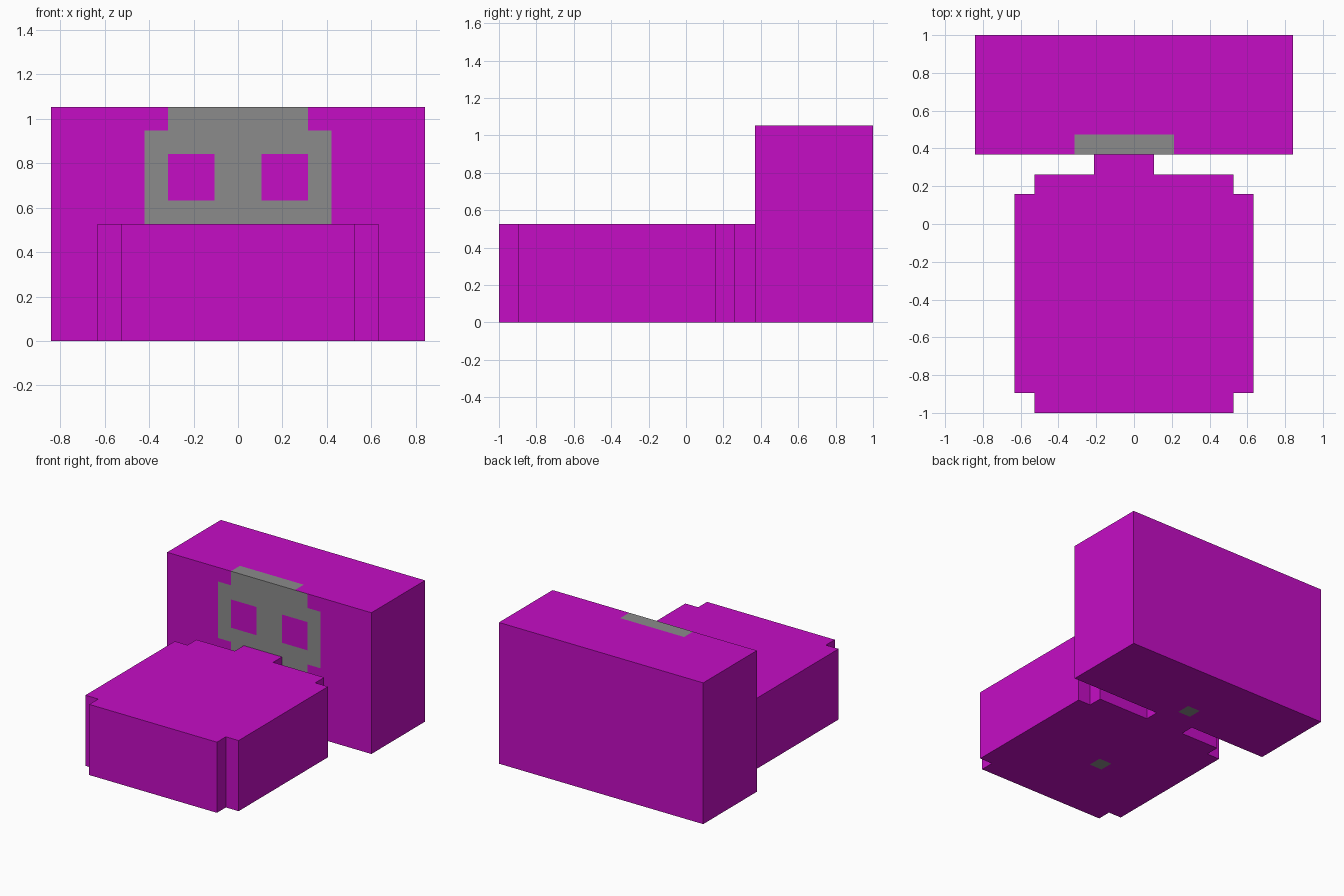
import bpy, bmesh
from mathutils import Vector

if "Cube" in bpy.data.objects:
    bpy.data.objects.remove(bpy.data.objects["Cube"])

U = 2 / 19  # one block


def material(name, rgb):
    m = bpy.data.materials.new(name)
    m.diffuse_color = (*rgb, 1)
    m.use_nodes = True
    m.node_tree.nodes["Principled BSDF"].inputs["Base Color"].default_value = m.diffuse_color
    return m


MATS = [material("magenta", (0.56, 0.004, 0.56)), material("grey", (0.26, 0.26, 0.26))]


def prism(name, outline, height, cuts, is_grey):
    """Extrude an outline (in blocks), slice it along block lines and colour its faces by rule."""
    bm = bmesh.new()
    base = bm.faces.new([bm.verts.new((x, y, 0)) for x, y in outline])
    ext = bmesh.ops.extrude_face_region(bm, geom=[base], use_keep_orig=True)
    top = [g for g in ext["geom"] if isinstance(g, bmesh.types.BMVert)]
    bmesh.ops.translate(bm, verts=top, vec=(0, 0, height))
    bmesh.ops.recalc_face_normals(bm, faces=bm.faces)
    for axis, values in enumerate(cuts):
        for v in values:
            normal = Vector((0, 0, 0))
            normal[axis] = 1
            bmesh.ops.bisect_plane(bm, geom=bm.verts[:] + bm.edges[:] + bm.faces[:],
                                   dist=1e-4, plane_co=normal * v, plane_no=normal)
    bmesh.ops.recalc_face_normals(bm, faces=bm.faces)
    for f in bm.faces:
        f.material_index = int(is_grey(f.calc_center_median(), f.normal))
    bmesh.ops.scale(bm, verts=bm.verts, vec=(U, U, U))
    mesh = bpy.data.meshes.new(name)
    bm.to_mesh(mesh)
    bm.free()
    for m in MATS:
        mesh.materials.append(m)
    obj = bpy.data.objects.new(name, mesh)
    bpy.context.collection.objects.link(obj)
    return obj


# Skull emblem, top row first, starting at x = -4
SKULL = [".######.",
         "########",
         "#..##..#",
         "#..##..#",
         "########",
         ".######."]


def back_grey(c, n):
    if n.y < -0.5:  # emblem on the front face
        row, col = int(10 - c.z), int(c.x + 4)
        return -4 < c.x < 4 and row < len(SKULL) and SKULL[row][col] == "#"
    if n.z > 0.5:  # emblem carried over the top edge
        return -3 < c.x < 2 + 1 and c.y < 4.5 and c.x < 2
    return n.z < -0.5 and -1 < c.x < 0 and 4.5 < c.y < 5.5


def front_grey(c, n):
    return n.z < -0.5 and -1 < c.x < 0 and -4.5 < c.y < -3.5


# Tall rear block
prism("rear_block", [(-8, 3.5), (8, 3.5), (8, 9.5), (-8, 9.5)], 10,
      [range(-4, 5), (4.5, 5.5), range(4, 10)], back_grey)

# Low front block with notched corners and a connecting neck
right = [(5, -9.5), (5, -8.5), (6, -8.5), (6, 1.5), (5, 1.5), (5, 2.5)]
neck = [(1, 2.5), (1, 3.5), (-2, 3.5), (-2, 2.5)]
left = [(-x, y) for x, y in reversed(right)]
prism("front_block", right + neck + left, 5, [(-1, 0), (-4.5, -3.5), ()], front_grey)
